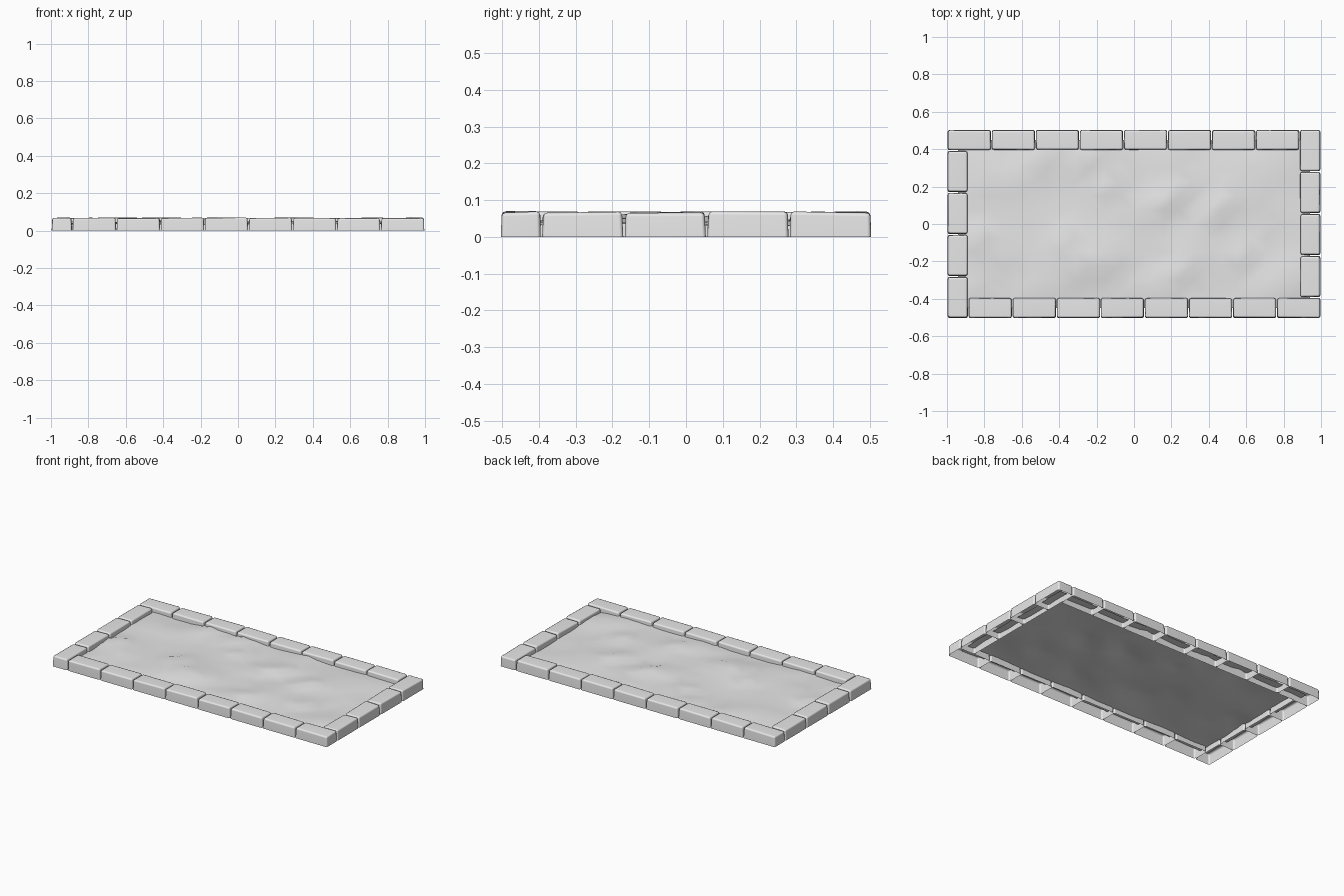
import bpy
import bmesh
import math
import random
from mathutils import Vector, noise

cube = bpy.data.objects.get("Cube")
if cube:
    bpy.data.objects.remove(cube, do_unlink=True)

rng = random.Random(4)

stone_grey = bpy.data.materials.new("stone grey")
stone_grey.use_nodes = True
stone_grey.diffuse_color = (0.8, 0.8, 0.8, 1)
stone_grey.node_tree.nodes["Principled BSDF"].inputs["Base Color"].default_value = (0.8, 0.8, 0.8, 1)


def make_object(name, bm):
    mesh = bpy.data.meshes.new(name)
    bm.to_mesh(mesh)
    bm.free()
    mesh.materials.append(stone_grey)
    obj = bpy.data.objects.new(name, mesh)
    bpy.context.collection.objects.link(obj)
    for poly in mesh.polygons:
        poly.use_smooth = True
    return obj


def border_stone(name, x0, x1, y0, y1):
    """Slightly uneven rounded block, hollow and open underneath."""
    bm = bmesh.new()
    bmesh.ops.create_cube(bm, size=1)
    gap = 0.002
    for v in bm.verts:
        top = v.co.z > 0
        inset = gap + (rng.uniform(0.001, 0.004) if top else 0)
        v.co.x = x1 - inset if v.co.x > 0 else x0 + inset
        v.co.y = y1 - inset if v.co.y > 0 else y0 + inset
        v.co.z = rng.uniform(0.065, 0.070) if top else 0
    # Round the upright and top edges, leaving the open rim sharp
    bottom = [f for f in bm.faces if all(v.co.z < 0.001 for v in f.verts)]
    bmesh.ops.delete(bm, geom=bottom, context='FACES_ONLY')
    edges = [e for e in bm.edges if not e.is_boundary]
    bmesh.ops.bevel(bm, geom=edges, offset=0.010, segments=2, profile=0.5, affect='EDGES')
    bmesh.ops.recalc_face_normals(bm, faces=bm.faces)
    # Point the shell outwards
    if max(bm.faces, key=lambda f: f.calc_center_median().z).normal.z < 0:
        bmesh.ops.reverse_faces(bm, faces=bm.faces)
    obj = make_object(name, bm)
    mod = obj.modifiers.new("weighted normals", 'WEIGHTED_NORMAL')
    mod.keep_sharp = True
    return obj


# Border stones laid as a pinwheel around the four sides
HX, HY, W = 0.998, 0.505, 0.112
long_step = (2 * HX - W) / 8
short_step = (2 * HY - W) / 4
for i in range(8):
    a = -HX + i * long_step
    border_stone(f"back_stone_{i + 1}", a, a + long_step, HY - W, HY)
    border_stone(f"front_stone_{i + 1}", -a - long_step, -a, -HY, -HY + W)
for i in range(4):
    a = HY - i * short_step
    border_stone(f"left_stone_{i + 1}", HX - W, HX, a - short_step, a)
    border_stone(f"right_stone_{i + 1}", -HX, -HX + W, -a, -a + short_step)

# Uneven ground sheet, tucked into the hollow stones
BUMPS = [(-0.48, 0.38), (-0.22, 0.38), (0.23, 0.38), (-0.12, 0.22), (0.16, 0.10), (0.46, 0.10),
         (-0.84, -0.06), (-0.40, -0.10), (-0.25, -0.18), (-0.14, -0.22), (0.60, -0.15), (0.25, -0.25)]


def ground_height(x, y):
    z = 0.042 + 0.012 * noise.noise(Vector((x * 4 - y * 2, y * 5, 3.7)))
    for bx, by in BUMPS:
        # Ridges lean along the rising diagonal
        u = ((x - bx) + (y - by)) * 0.707
        v = ((x - bx) - (y - by)) * 0.707
        z += 0.018 * math.exp(-(u / 0.10) ** 2 - (v / 0.05) ** 2)
    edge = min((0.94 - abs(x)) / 0.12, (0.45 - abs(y)) / 0.12, 1)
    return min(z, 0.056 + 0.012 * max(edge, 0)) - 0.008 * (1 - max(edge, 0))


bm = bmesh.new()
bmesh.ops.create_grid(bm, x_segments=24, y_segments=12, size=1)
for v in bm.verts:
    v.co.x *= 0.94
    v.co.y *= 0.45
    v.co.z = ground_height(v.co.x, v.co.y) + rng.uniform(-0.002, 0.002)
bmesh.ops.triangulate(bm, faces=bm.faces)
make_object("ground", bm)
